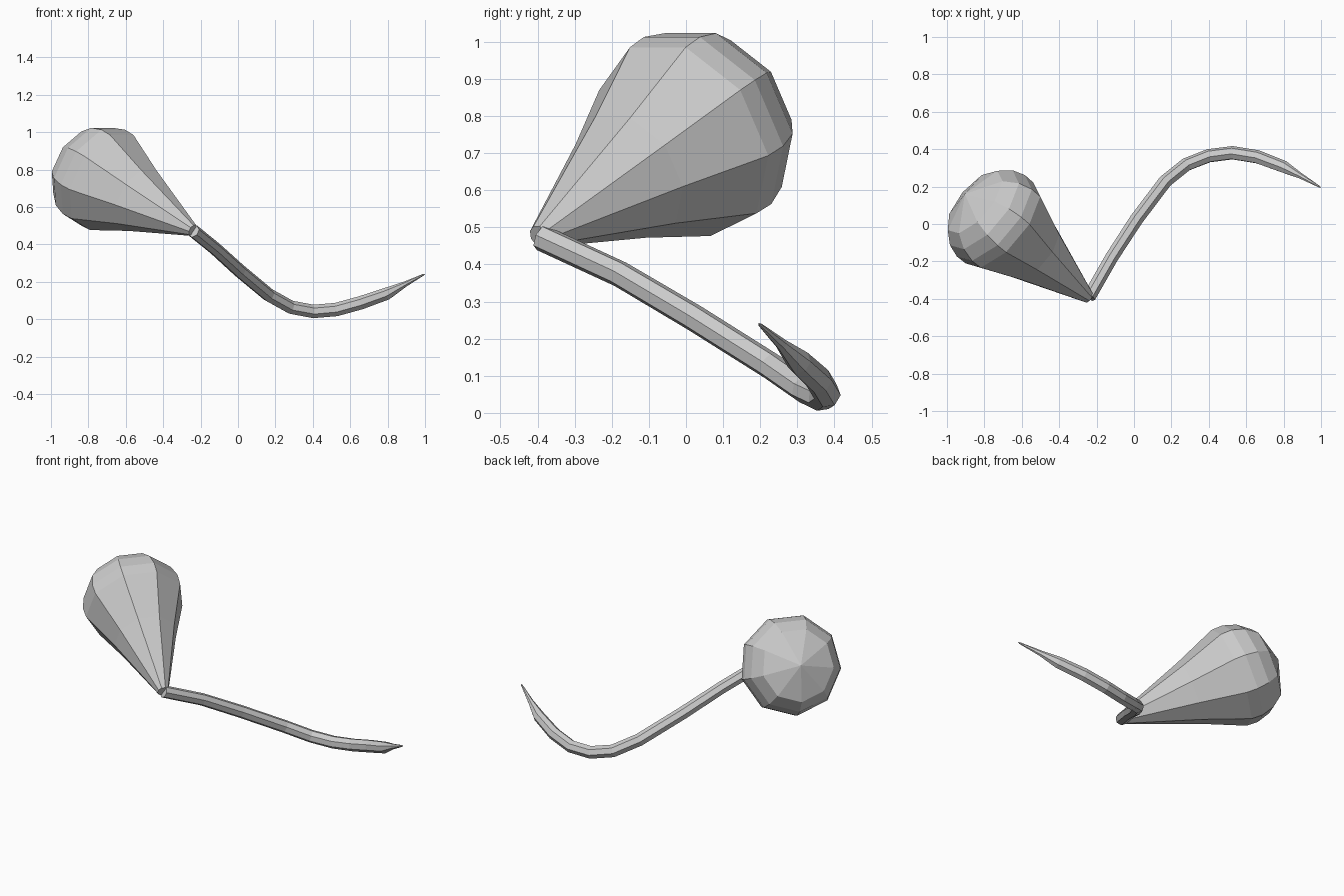
import bpy, bmesh, math
from mathutils import Vector

if "Cube" in bpy.data.objects:
    bpy.data.objects.remove(bpy.data.objects["Cube"])


def sweep(name, pts, radii, sides, up, end_tip=None):
    """Flat-faced tube along pts; optionally closed to a point at end_tip."""
    pts = [Vector(p) for p in pts]
    bm = bmesh.new()
    rings = []
    u = Vector(up)
    for i, (p, r) in enumerate(zip(pts, radii)):
        a = pts[max(i - 1, 0)]
        b = pts[min(i + 1, len(pts) - 1)]
        t = (b - a).normalized()
        u = (u - t * u.dot(t)).normalized()
        v = t.cross(u)
        ring = []
        for k in range(sides):
            ang = 2 * math.pi * k / sides
            ring.append(bm.verts.new(p + r * (math.cos(ang) * u + math.sin(ang) * v)))
        rings.append(ring)
    for lo, hi in zip(rings, rings[1:]):
        for k in range(sides):
            n = (k + 1) % sides
            bm.faces.new((lo[k], lo[n], hi[n], hi[k]))
    bm.faces.new(rings[0][::-1])
    if end_tip is None:
        bm.faces.new(rings[-1])
    else:
        tip = bm.verts.new(end_tip)
        for k in range(sides):
            bm.faces.new((rings[-1][k], rings[-1][(k + 1) % sides], tip))
    bmesh.ops.recalc_face_normals(bm, faces=bm.faces)
    me = bpy.data.meshes.new(name)
    bm.to_mesh(me)
    bm.free()
    ob = bpy.data.objects.new(name, me)
    bpy.context.collection.objects.link(ob)
    return ob


# Teardrop bulb: (distance along axis, radius), one vertex row at the bottom
base = Vector((-0.24, -0.395, 0.475))
axis = Vector((-0.475, 0.397, 0.27)).normalized()
profile = [(0, 0.032), (0.41, 0.182), (0.66, 0.286), (0.725, 0.288),
           (0.80, 0.265), (0.87, 0.21)]
sweep("bulb", [base + axis * t for t, r in profile], [r for t, r in profile],
      9, (0, 0, -1), base + axis * 0.945)

# Curved stem tapering to a pointed tail
path = [(-0.24, -0.39, 0.472), (-0.12, -0.18, 0.375), (0.01, 0.02, 0.257),
        (0.165, 0.225, 0.128), (0.28, 0.317, 0.064), (0.40, 0.364, 0.041),
        (0.525, 0.38, 0.051), (0.66, 0.358, 0.088), (0.80, 0.305, 0.137),
        (0.89, 0.257, 0.185), (0.99, 0.2, 0.237)]
radii = [0.036, 0.036, 0.037, 0.037, 0.037, 0.037, 0.037, 0.037, 0.034, 0.016, 0.005]
sweep("stem", path, radii, 7, (0, 0, -1), (1.0, 0.195, 0.242))
